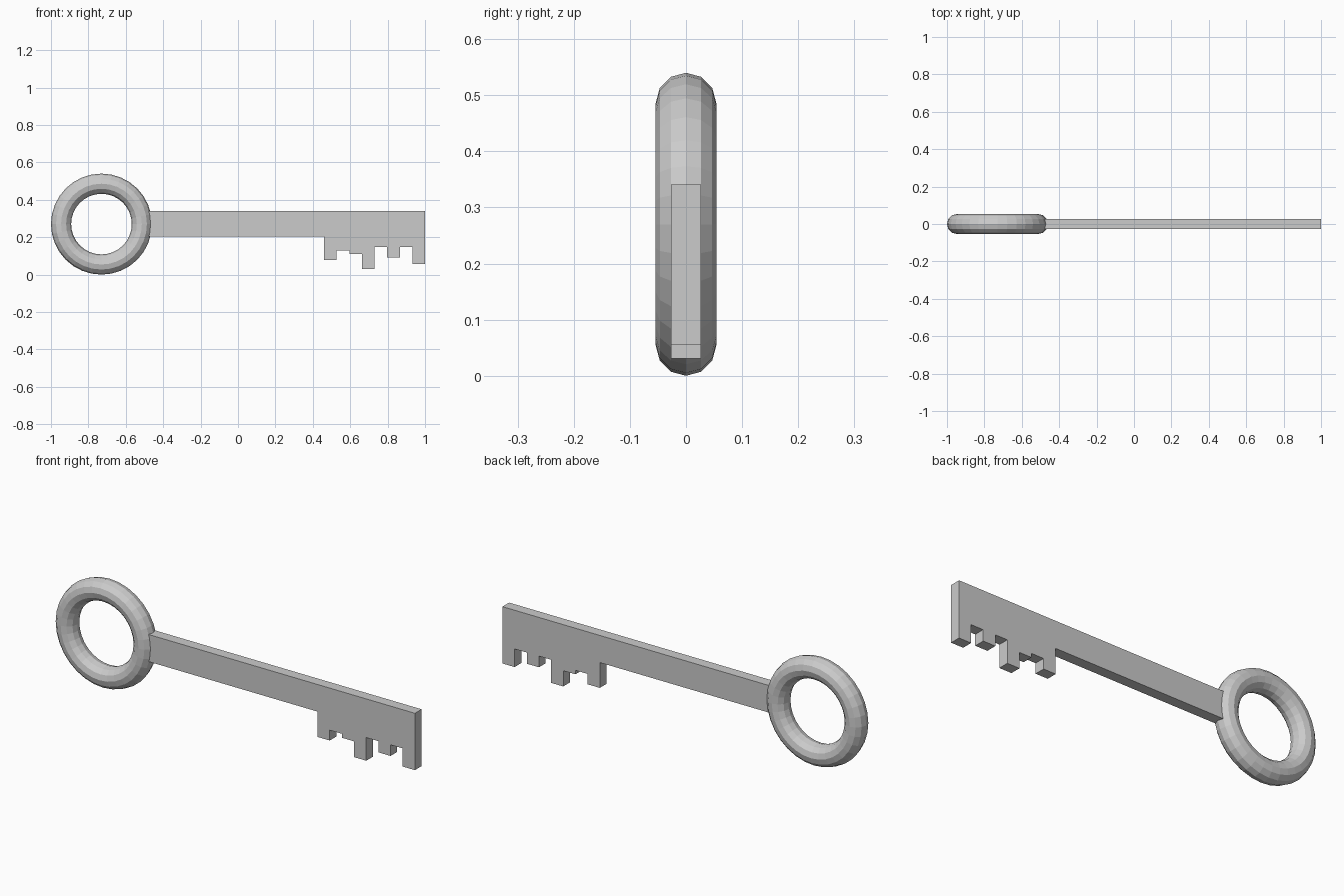
import bpy
import bmesh
from math import pi

if "Cube" in bpy.data.objects:
    bpy.data.objects.remove(bpy.data.objects["Cube"], do_unlink=True)

# Single grey metal
metal = bpy.data.materials.new("grey_metal")
metal.use_nodes = True
grey = (0.6, 0.6, 0.6, 1)
metal.diffuse_color = grey
metal.node_tree.nodes["Principled BSDF"].inputs["Base Color"].default_value = grey

# Ring handle: faceted torus standing upright
bpy.ops.mesh.primitive_torus_add(
    major_segments=32, minor_segments=12, major_radius=0.216, minor_radius=0.054,
    location=(-0.73, 0, 0.27), rotation=(pi / 2, 0, 0))
ring = bpy.context.object
ring.name = "ring_handle"
ring.data.materials.append(metal)
bpy.ops.object.shade_flat()

# Blade outline: plain shaft, then equal-width teeth of varying depth
TOP, SHAFT_BOTTOM, HALF_THICK = 0.341, 0.205, 0.0265
BIT_START, BIT_END = 0.46, 1.0
depths = [0.078, 0.13, 0.11, 0.031, 0.147, 0.091, 0.147, 0.056]
step = (BIT_END - BIT_START) / len(depths)

outline = [(-0.52, TOP), (-0.52, SHAFT_BOTTOM), (BIT_START, SHAFT_BOTTOM)]
for i, z in enumerate(depths):
    x = BIT_START + i * step
    outline += [(x, z), (x + step, z)]
outline.append((BIT_END, TOP))

# Extrude the outline through its thickness
bm = bmesh.new()
face = bm.faces.new([bm.verts.new((x, -HALF_THICK, z)) for x, z in outline])
extruded = bmesh.ops.extrude_face_region(bm, geom=[face], use_keep_orig=True)
new_verts = [g for g in extruded["geom"] if isinstance(g, bmesh.types.BMVert)]
bmesh.ops.translate(bm, verts=new_verts, vec=(0, 2 * HALF_THICK, 0))
bmesh.ops.recalc_face_normals(bm, faces=bm.faces)
mesh = bpy.data.meshes.new("toothed_shaft")
bm.to_mesh(mesh)
bm.free()
mesh.materials.append(metal)
shaft = bpy.data.objects.new("toothed_shaft", mesh)
bpy.context.collection.objects.link(shaft)
